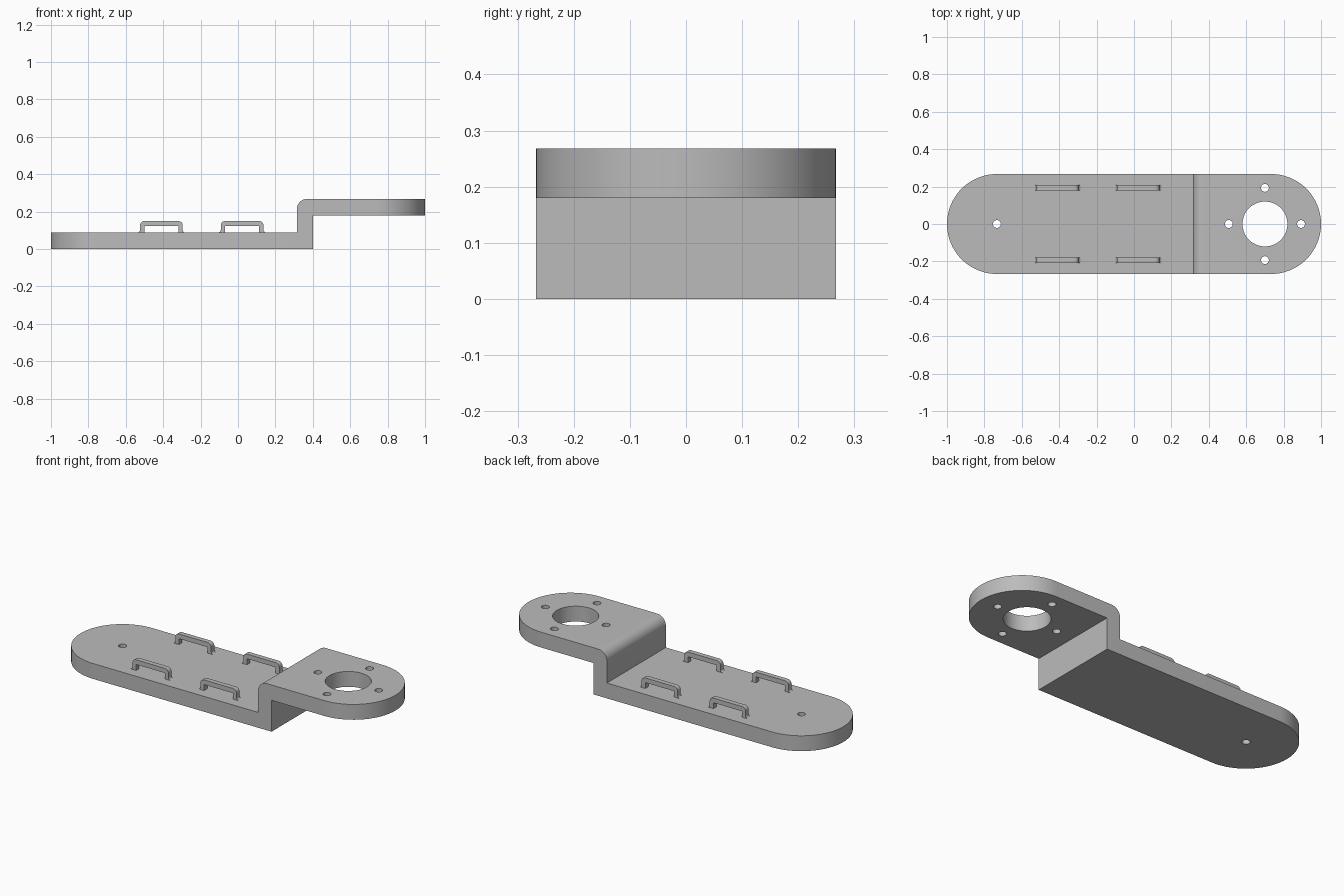
import bpy
import bmesh
from math import pi, sin, cos, radians
from mathutils import Vector

default = bpy.data.objects.get("Cube")
if default:
    bpy.data.objects.remove(default, do_unlink=True)

HALF_W = 0.267      # half width of the bracket
THICK = 0.088       # plate thickness
TOP = 0.268         # top of the raised plate
STEP_X = 0.315      # inner face of the upright web
WEB_X = 0.40        # outer face of the upright web

grey = bpy.data.materials.new("grey metal")
grey.use_nodes = True
grey.diffuse_color = (0.5, 0.5, 0.5, 1)
grey.node_tree.nodes["Principled BSDF"].inputs["Base Color"].default_value = (0.5, 0.5, 0.5, 1)


def arc(cx, cy, r, start, end, steps):
    """Points along an arc, angles in degrees."""
    angles = [radians(start + (end - start) * i / steps) for i in range(steps + 1)]
    return [(cx + r * cos(a), cy + r * sin(a)) for a in angles]


def prism(name, outline, low, high, axis):
    """Extrude a 2D outline along y (side profile) or z (plan)."""
    def place(p, t):
        return (p[0], t, p[1]) if axis == "y" else (p[0], p[1], t)
    bm = bmesh.new()
    face = bm.faces.new([bm.verts.new(place(p, low)) for p in outline])
    swept = bmesh.ops.extrude_face_region(bm, geom=[face])["geom"]
    shift = Vector(place((0, 0), high - low))
    bmesh.ops.translate(bm, vec=shift, verts=[g for g in swept if isinstance(g, bmesh.types.BMVert)])
    bmesh.ops.recalc_face_normals(bm, faces=bm.faces)
    mesh = bpy.data.meshes.new(name)
    bm.to_mesh(mesh)
    bm.free()
    mesh.materials.append(grey)
    obj = bpy.data.objects.new(name, mesh)
    bpy.context.collection.objects.link(obj)
    return obj


def activate(obj):
    bpy.ops.object.select_all(action="DESELECT")
    obj.select_set(True)
    bpy.context.view_layer.objects.active = obj


def cut(obj, tool, operation):
    """Apply a boolean and discard the tool."""
    mod = obj.modifiers.new("cut", "BOOLEAN")
    mod.operation = operation
    mod.solver = "EXACT"
    mod.object = tool
    activate(obj)
    bpy.ops.object.modifier_apply(modifier=mod.name)
    bpy.data.objects.remove(tool, do_unlink=True)


def smooth(obj):
    activate(obj)
    bpy.ops.object.shade_smooth_by_angle(angle=radians(30))


# Stepped plate: side profile with a rounded upper bend
bend = 0.055
profile = [(-1.1, 0), (WEB_X, 0), (WEB_X, TOP - THICK), (1.1, TOP - THICK), (1.1, TOP)]
profile += arc(STEP_X + bend, TOP - bend, bend, 90, 180, 10)
profile += [(STEP_X, THICK), (-1.1, THICK)]
bracket = prism("stepped_bracket", profile, -0.4, 0.4, "y")

# Rounded ends in plan
end_x = 1 - HALF_W
plan = arc(end_x, 0, HALF_W, -90, 90, 40) + arc(-end_x, 0, HALF_W, 90, 270, 40)
cut(bracket, prism("plan_cutter", plan, -0.2, 0.6, "z"), "INTERSECT")

# Central bore, four bolt holes around it, and one pivot hole
BORE_X, BOLT_R = 0.70, 0.193
holes = [(BORE_X, 0, 0.12, 64), (-end_x, 0, 0.021, 24)]
for i in range(4):
    a = i * pi / 2
    holes.append((BORE_X + BOLT_R * cos(a), BOLT_R * sin(a), 0.021, 24))
for x, y, r, steps in holes:
    circle = arc(x, y, r, 0, 360, steps)[:-1]
    cut(bracket, prism("hole_cutter", circle, -0.2, 0.6, "z"), "DIFFERENCE")
smooth(bracket)

# Strap loops: half outline with flared foot and rounded shoulder, mirrored
foot, leg, inner = 0.128, 0.114, 0.091
loop_top, gap_top, sink = 0.149, 0.122, THICK - 0.004
flare = foot - leg
half = [(inner, gap_top), (inner, sink), (foot, sink)]
half += arc(foot, THICK + flare, flare, 270, 180, 5)
half += arc(leg - 0.022, loop_top - 0.022, 0.022, 0, 90, 6)
outline = half + [(-x, z) for x, z in reversed(half)]
for row, side in (("left", 1), ("right", -1)):
    for place, cx in (("rear", -0.41), ("middle", 0.022)):
        y = side * 0.194
        points = [(cx + x, z) for x, z in outline]
        smooth(prism(f"strap_loop_{place}_{row}", points, y - 0.014, y + 0.014, "y"))
